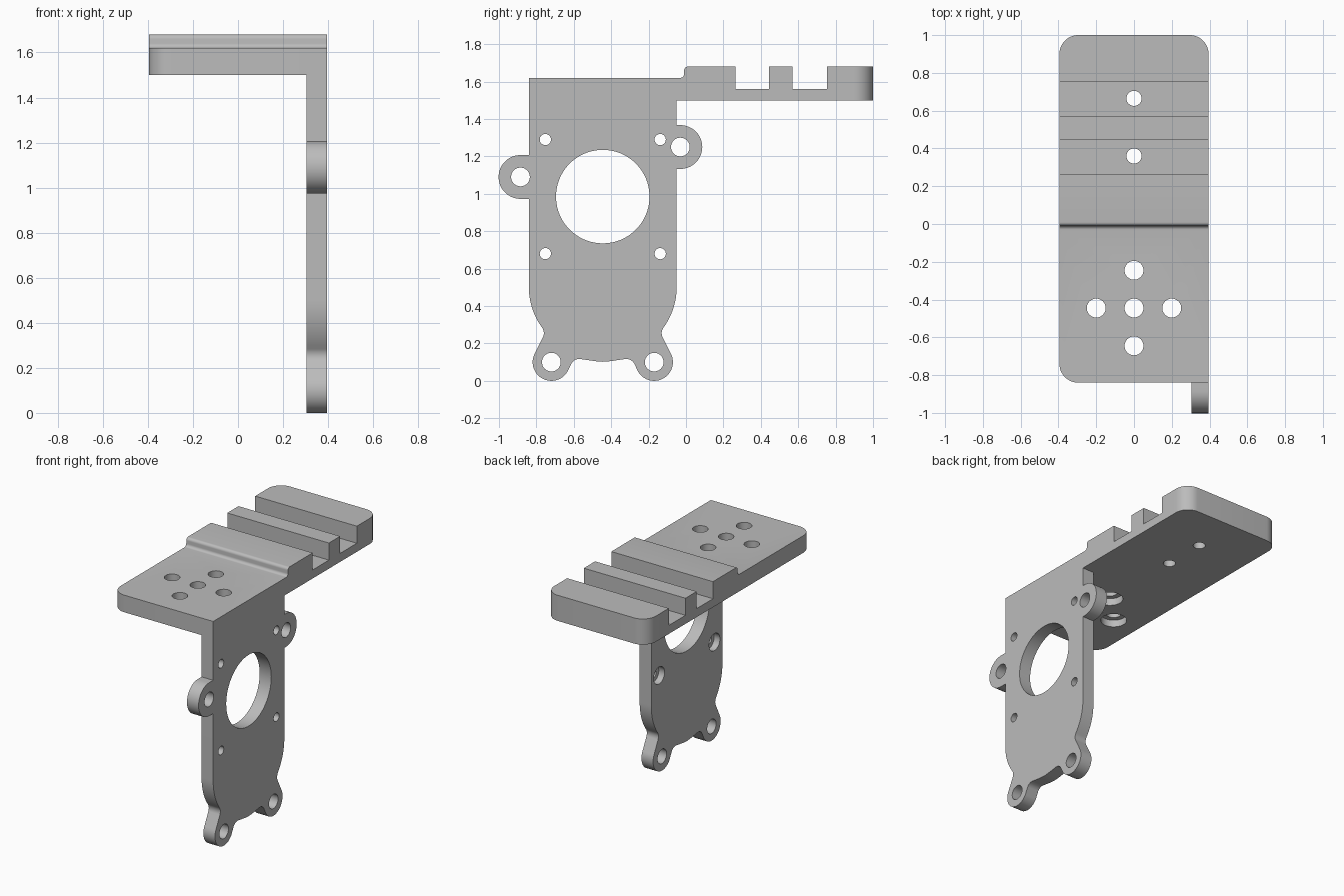
import bpy, bmesh, math
from mathutils import Vector

cube = bpy.data.objects.get("Cube")
if cube:
    bpy.data.objects.remove(cube, do_unlink=True)

grey = bpy.data.materials.new("plain grey")
grey.use_nodes = True
COLOUR = (0.5, 0.5, 0.5, 1)
grey.diffuse_color = COLOUR
grey.node_tree.nodes["Principled BSDF"].inputs["Base Color"].default_value = COLOUR

HALF = 0.395             # half width of the deck
INNER = 0.305            # inner face of the side plate
FRONT, BACK = -0.84, 1.0
MID = -0.445             # centre line of the side plate
DECK = 1.62


def arc(cx, cy, r, start, end, steps=12):
    angles = [math.radians(start + (end - start) * i / steps) for i in range(steps + 1)]
    return [(cx + r * math.cos(a), cy + r * math.sin(a)) for a in angles]


def prism(name, points, axis, low, high, rounded=None):
    """Extrude an outline along x (points are y, z) or along z (points are x, y)."""
    bm = bmesh.new()
    place = (lambda p: (low, *p)) if axis == "x" else (lambda p: (*p, low))
    face = bm.faces.new([bm.verts.new(place(p)) for p in points])
    top = bmesh.ops.extrude_face_region(bm, geom=[face])["geom"]
    shift = Vector((high - low, 0, 0)) if axis == "x" else Vector((0, 0, high - low))
    bmesh.ops.translate(bm, verts=[v for v in top if isinstance(v, bmesh.types.BMVert)], vec=shift)
    bmesh.ops.recalc_face_normals(bm, faces=bm.faces[:])
    if rounded:
        corners = [e for e in bm.edges if rounded(*e.verts)]
        bmesh.ops.bevel(bm, geom=corners, offset=0.1, segments=12, profile=0.5, affect="EDGES")
    mesh = bpy.data.meshes.new(name)
    bm.to_mesh(mesh)
    bm.free()
    mesh.materials.append(grey)
    obj = bpy.data.objects.new(name, mesh)
    bpy.context.collection.objects.link(obj)
    return obj


def combine(target, tool, operation):
    mod = target.modifiers.new("combine", "BOOLEAN")
    mod.operation, mod.solver, mod.object = operation, "EXACT", tool
    bpy.ops.object.select_all(action="DESELECT")
    bpy.context.view_layer.objects.active = target
    target.select_set(True)
    bpy.ops.object.modifier_apply(modifier=mod.name)
    bpy.data.objects.remove(tool, do_unlink=True)


def drill(target, axis, a, b, radius, low, high, steps=40):
    circle = arc(a, b, radius, 0, 360, steps)[:-1]
    combine(target, prism("drill", circle, axis, low, high), "DIFFERENCE")


# Deck: stepped profile with two cross slots and a filleted step
RAISED, SLOT, BOTTOM, FILLET = 1.68, 1.56, 1.5, 0.02
profile = [(FRONT, BOTTOM), (BACK, BOTTOM), (BACK, RAISED)]
for near, far in ((0.57, 0.755), (0.265, 0.445)):
    profile += [(far, RAISED), (far, SLOT), (near, SLOT), (near, RAISED)]
profile += arc(0.01, RAISED - FILLET, FILLET, 90, 180, 6)
profile += arc(-0.03, DECK + FILLET, FILLET, 0, -90, 6)
profile += [(FRONT, DECK)]


def is_rounded_corner(v, w):
    if abs(v.co.z - w.co.z) < 0.01 or abs(v.co.x - w.co.x) > 0.01:
        return False
    y = v.co.y
    if abs(y - w.co.y) > 0.001:
        return False
    return y > BACK - 0.01 or (y < FRONT + 0.01 and v.co.x < 0)


bracket = prism("bracket", profile, "x", -HALF, HALF, is_rounded_corner)

# Side plate: half outline with lower lug, mirrored about its centre line
half = [(0.395, DECK)]
half += arc(0.03, 0.5, 0.365, 0, -36)
half += arc(0.365, 0.255, 0.05, 144, 207, 8)
half += arc(0.275, 0.1, 0.1, 27, -147, 30)
half += arc(0.125, 0.067, 0.05, 33, 95, 8)
half += [(0.08, 0.111), (0.04, 0.105)]
outline = [(MID + u, z) for u, z in half] + [(MID, 0.102)]
outline += [(MID - u, z) for u, z in reversed(half)]
plate = prism("side_plate", outline, "x", INNER, HALF)

# Side ears: rounded tabs on both edges of the plate
EARS = ((-0.885, 1.09, 90, 270, 0.2), (-0.03, 1.25, -90, 90, -0.2))
for y, z, start, end, reach in EARS:
    tab = arc(y, z, 0.117, start, end, 30)
    tab += [(y + reach, tab[-1][1]), (y + reach, tab[0][1])]
    combine(plate, prism("side_ear", tab, "x", INNER, HALF), "UNION")
combine(bracket, plate, "UNION")

# Plate holes: large bore, ear and lug holes, recessed screw holes
drill(bracket, "x", MID, 0.985, 0.25, 0.2, 0.5, 80)
for y, z, *_ in EARS:
    drill(bracket, "x", y, z, 0.05, 0.2, 0.5)
for side in (-1, 1):
    drill(bracket, "x", MID + side * 0.275, 0.1, 0.05, 0.2, 0.5)
    for z in (0.68, 1.29):
        drill(bracket, "x", MID + side * 0.307, z, 0.03, 0.2, 0.5)
        drill(bracket, "x", MID + side * 0.307, z, 0.06, 0.2, 0.35)

# Deck holes: five recessed from below, two plain ones in the slots
for x, y in ((0, 0), (0.2, 0), (-0.2, 0), (0, 0.2), (0, -0.2)):
    drill(bracket, "z", x, MID + y, 0.05, 1.4, 1.8)
    drill(bracket, "z", x, MID + y, 0.085, 1.4, 1.55)
for y in (0.36, 0.665):
    drill(bracket, "z", 0, y, 0.04, 1.4, 1.8)

# Merge flat regions and smooth the curved walls
bm = bmesh.new()
bm.from_mesh(bracket.data)
bmesh.ops.remove_doubles(bm, verts=bm.verts[:], dist=0.0001)
bmesh.ops.dissolve_limit(bm, angle_limit=0.01, verts=bm.verts[:], edges=bm.edges[:])
bm.to_mesh(bracket.data)
bm.free()
bpy.ops.object.select_all(action="DESELECT")
bracket.select_set(True)
bpy.context.view_layer.objects.active = bracket
bpy.ops.object.shade_smooth_by_angle(angle=math.radians(30))
